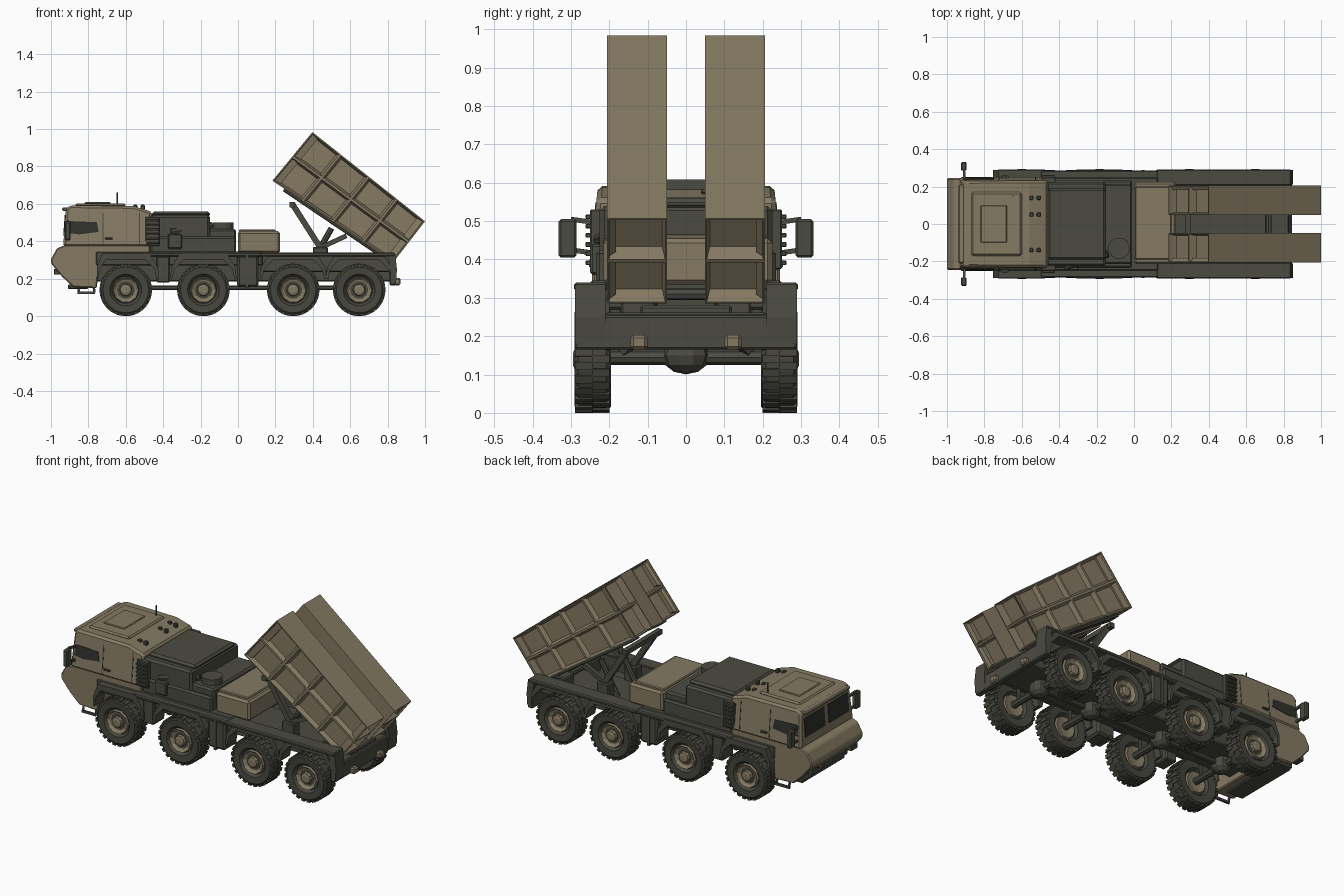
import bpy, bmesh, math
from mathutils import Vector, Matrix

if "Cube" in bpy.data.objects:
    bpy.data.objects.remove(bpy.data.objects["Cube"])


def material(name, rgb):
    m = bpy.data.materials.new(name)
    m.diffuse_color = (*rgb, 1)
    m.use_nodes = True
    m.node_tree.nodes["Principled BSDF"].inputs["Base Color"].default_value = m.diffuse_color
    return m


TAN = material("sand_paint", (0.235, 0.195, 0.125))
DARK = material("dark_olive_grey", (0.071, 0.070, 0.054))
TYRE = material("tyre_rubber", (0.062, 0.061, 0.048))
GLASS = material("dark_glass", (0.03, 0.031, 0.026))


def finish(name, bm, mat, bevel=0.0):
    bmesh.ops.recalc_face_normals(bm, faces=bm.faces[:])
    me = bpy.data.meshes.new(name)
    bm.to_mesh(me)
    bm.free()
    me.materials.append(mat)
    ob = bpy.data.objects.new(name, me)
    bpy.context.collection.objects.link(ob)
    if bevel:
        b = ob.modifiers.new("edge", "BEVEL")
        b.width, b.segments = bevel, 1
    return ob


def box(name, x0, x1, y0, y1, z0, z1, mat, bevel=0.006, warp=None):
    bm = bmesh.new()
    bmesh.ops.create_cube(bm, size=1)
    for v in bm.verts:
        v.co = Vector(((x0 + x1) / 2 + v.co.x * (x1 - x0),
                       (y0 + y1) / 2 + v.co.y * (y1 - y0),
                       (z0 + z1) / 2 + v.co.z * (z1 - z0)))
        if warp:
            v.co = warp(v.co)
    return finish(name, bm, mat, bevel)


def prism(name, pts, a, b, mat, bevel=0.0):
    """Side profile (x, z) spanned between y = a(z) and y = b(z)."""
    fa = a if callable(a) else lambda z: a
    fb = b if callable(b) else lambda z: b
    bm = bmesh.new()
    A = [bm.verts.new((x, fa(z), z)) for x, z in pts]
    B = [bm.verts.new((x, fb(z), z)) for x, z in pts]
    bm.faces.new(A)
    bm.faces.new(B[::-1])
    for i in range(len(pts)):
        j = (i + 1) % len(pts)
        bm.faces.new((A[i], A[j], B[j], B[i]))
    return finish(name, bm, mat, bevel)


def beam(name, p, q, t, mat, sides=4):
    p, q = Vector(p), Vector(q)
    bm = bmesh.new()
    bmesh.ops.create_cone(bm, cap_ends=True, segments=sides, radius1=t, radius2=t, depth=(q - p).length)
    bm.transform(Matrix.Rotation(math.pi / 4, 4, "Z"))
    bm.transform(Matrix.Translation((p + q) / 2) @ (q - p).to_track_quat("Z", "Y").to_matrix().to_4x4())
    return finish(name, bm, mat)


def lathe(name, prof, n, centre, side, mat):
    """Revolve (radius, y) profile about the y axis."""
    bm = bmesh.new()
    rings = []
    for r, y in prof:
        rings.append([bm.verts.new((centre[0] + r * math.cos(2 * math.pi * k / n), side * y,
                                    centre[1] + r * math.sin(2 * math.pi * k / n))) for k in range(n)])
    for R, S in zip(rings, rings[1:]):
        for k in range(n):
            bm.faces.new((R[k], R[(k + 1) % n], S[(k + 1) % n], S[k]))
    bm.faces.new(rings[0])
    bm.faces.new(rings[-1][::-1])
    return finish(name, bm, mat)


SIDES = ((1, "left"), (-1, "right"))
AXLES = (-0.60, -0.185, 0.295, 0.648)
WZ = 0.14

# Wheels, hubs, tread lugs, fenders and axles
for i, ax in enumerate(AXLES):
    for s, side in SIDES:
        tag = f"{side}_{i + 1}"
        lathe("tyre_" + tag, [(0.07, 0.218), (0.08, 0.2), (0.125, 0.196), (0.136, 0.208), (0.136, 0.28),
                              (0.122, 0.291), (0.085, 0.288), (0.072, 0.272)], 28, (ax, WZ), s, TYRE)
        lathe("hub_" + tag, [(0.074, 0.265), (0.068, 0.286), (0.056, 0.274), (0.034, 0.268), (0.03, 0.29),
                             (0.018, 0.294)], 10, (ax, WZ), s, TAN)
        lathe("inner_rim_" + tag, [(0.03, 0.212), (0.062, 0.206), (0.07, 0.225)], 10, (ax, WZ), s, TAN)
        bm = bmesh.new()
        for k in range(24):
            for y, shift in ((0.222, 0), (0.266, 0.5)):
                m = (Matrix.Translation((ax, s * y, WZ))
                     @ Matrix.Rotation(2 * math.pi * (k + shift) / 24, 4, "Y")
                     @ Matrix.Translation((0, 0, 0.134)) @ Matrix.Diagonal((0.021, 0.046, 0.012, 1)))
                bmesh.ops.create_cube(bm, size=1, matrix=m)
        finish("tread_" + tag, bm, TYRE)
        arch = [(-0.178, 0.2), (-0.172, 0.26), (-0.125, 0.337), (0.125, 0.337), (0.172, 0.26), (0.178, 0.2),
                (0.165, 0.2), (0.155, 0.25), (0.105, 0.303), (-0.105, 0.303), (-0.155, 0.25), (-0.165, 0.2)]
        if i == 0:
            arch = [(max(x, -0.155), z) for x, z in arch[:10]] + [(-0.14, 0.25), (-0.145, 0.2)]
        prism("fender_" + tag, [(ax + x, z) for x, z in arch], s * 0.2, s * 0.288, DARK)
        beam("suspension_arm_" + tag, (ax + 0.06, s * 0.1, 0.22), (ax, s * 0.17, 0.15), 0.014, DARK)
    beam(f"axle_{i + 1}", (ax, -0.225, WZ + 0.005), (ax, 0.225, WZ + 0.005), 0.02, DARK, 8)
    bm = bmesh.new()
    bmesh.ops.create_uvsphere(bm, u_segments=10, v_segments=6, radius=0.055)
    bm.transform(Matrix.Translation((ax, 0, 0.15)) @ Matrix.Diagonal((1, 1.15, 0.9, 1)))
    finish(f"differential_{i + 1}", bm, DARK)

# Chassis
box("chassis_frame", -0.9, 0.83, -0.12, 0.12, 0.185, 0.28, DARK)
box("drive_shaft", -0.6, 0.65, -0.015, 0.015, 0.14, 0.165, DARK)
box("front_deck_floor", -0.76, 0.13, -0.25, 0.25, 0.27, 0.345, DARK)
box("rear_bed_floor", 0.12, 0.84, -0.21, 0.21, 0.235, 0.262, DARK)
box("rear_beam", 0.81, 0.845, -0.29, 0.29, 0.165, 0.255, DARK)
for s, side in SIDES:
    box("bed_inner_wall_" + side, 0.12, 0.83, s * 0.2, s * 0.215, 0.24, 0.337, DARK, 0)
    box("bed_rail_" + side, 0.12, 0.84, s * 0.205, s * 0.292, 0.318, 0.34, DARK)
    prism("tail_bracket_" + side, [(0.8, 0.335), (0.84, 0.335), (0.85, 0.25), (0.845, 0.18), (0.825, 0.18)],
          s * 0.21, s * 0.29, DARK)
    box("side_rail_" + side, -0.5, 0.13, s * 0.24, s * 0.286, 0.318, 0.34, DARK)
    box("tool_box_" + side, -0.435, -0.365, s * 0.17, s * 0.275, 0.18, 0.32, DARK)
    box("fuel_tank_" + side, -0.005, 0.11, s * 0.16, s * 0.282, 0.155, 0.325, DARK, 0.012)
    box("tank_strap_" + side, 0.04, 0.055, s * 0.16, s * 0.288, 0.15, 0.33, DARK, 0)
    box("tow_hook_" + side, 0.835, 0.87, s * 0.1, s * 0.145, 0.165, 0.203, TAN, 0.008)

# Cab: lower nose and upper cabin that narrows with height
def cab_w(z):
    return 0.252 - 0.1 * max(0, z - 0.37)


def off(s, d):
    return lambda z: s * (cab_w(z) + d)


prism("cab_lower", [(-0.998, 0.28), (-1.0, 0.305), (-0.968, 0.362), (-0.925, 0.38), (-0.47, 0.38), (-0.47, 0.335),
                    (-0.70, 0.325), (-0.745, 0.25), (-0.755, 0.15), (-0.88, 0.155), (-0.94, 0.21)],
      -0.245, 0.245, TAN, 0.006)
prism("cab_upper", [(-0.935, 0.37), (-0.92, 0.575), (-0.895, 0.592), (-0.56, 0.588), (-0.46, 0.558), (-0.46, 0.37)],
      off(-1, 0), off(1, 0), TAN, 0.012)
box("roof_panel", -0.87, -0.6, -0.17, 0.17, 0.585, 0.602, TAN, 0.01)
box("roof_hatch", -0.82, -0.68, -0.1, 0.1, 0.6, 0.609, TAN, 0.004)
for x in (-0.56, -0.52):
    for y in (-0.14, 0.05, 0.14):
        box("roof_knob", x, x + 0.022, y - 0.011, y + 0.011, 0.57, 0.596, DARK, 0.004)
beam("antenna", (-0.645, 0.15, 0.58), (-0.645, 0.15, 0.66), 0.004, DARK, 6)
box("sun_visor", -0.94, -0.905, -0.21, 0.21, 0.562, 0.582, TAN)
box("front_grille", -0.985, -0.93, -0.12, 0.12, 0.222, 0.25, DARK, 0.003)
box("front_skid", -0.91, -0.8, -0.2, 0.2, 0.145, 0.17, DARK)


def front_x(z):
    return -0.939 + (z - 0.37) * 0.073


for s, side in SIDES:
    # Windows
    prism("windshield_" + side, [(front_x(0.43), 0.43), (front_x(0.54), 0.54), (-0.9, 0.54), (-0.9, 0.43)],
          s * 0.018, s * 0.205, GLASS)
    prism("side_window_" + side, [(-0.91, 0.445), (-0.9, 0.508), (-0.755, 0.502), (-0.745, 0.45), (-0.85, 0.437)],
          off(s, -0.02), off(s, 0.003), GLASS)
    # Door seams and handle
    for x, z0 in ((-0.725, 0.34), (-0.53, 0.345)):
        prism("door_seam_" + side, [(x, z0 + 0.04), (x, 0.55), (x + 0.005, 0.55), (x + 0.005, z0 + 0.04)],
              off(s, -0.01), off(s, 0.002), DARK)
    box("door_handle_" + side, -0.71, -0.67, s * 0.24, s * 0.258, 0.41, 0.42, DARK, 0.002)
    # Louvred intake behind the cab
    box("vent_panel_" + side, -0.495, -0.42, s * 0.22, s * 0.25, 0.375, 0.53, DARK, 0.003)
    for k in range(6):
        box("vent_slat_" + side, -0.49, -0.425, s * 0.235, s * 0.262, 0.385 + k * 0.024, 0.397 + k * 0.024, DARK, 0.002)
    # Mirrors
    box("mirror_" + side, -0.925, -0.895, s * 0.285, s * 0.332, 0.405, 0.505, DARK)
    for z in (0.415, 0.495):
        beam("mirror_arm_" + side, (-0.905, s * 0.23, z), (-0.91, s * 0.3, z + 0.01), 0.009, DARK)
    # Boarding step
    for x in (-0.855, -0.772):
        beam("step_hanger_" + side, (x, s * 0.235, 0.17), (x + 0.004, s * 0.245, 0.125), 0.007, DARK)
    beam("step_tread_" + side, (-0.858, s * 0.245, 0.125), (-0.765, s * 0.245, 0.125), 0.009, DARK)
    box("headlight_" + side, -0.985, -0.945, s * 0.155, s * 0.215, 0.222, 0.252, DARK, 0.003)

# Engine deck and cargo box
box("engine_deck_base", -0.47, -0.01, -0.235, 0.235, 0.33, 0.425, DARK, 0.01)
box("engine_housing", -0.47, -0.15, -0.225, 0.225, 0.4, 0.54, DARK, 0.012)
box("engine_cover", -0.46, -0.15, -0.19, 0.19, 0.53, 0.56, DARK, 0.012)
box("engine_lower_step", -0.16, -0.01, -0.215, 0.215, 0.4, 0.465, DARK, 0.01)
beam("air_filter", (-0.08, -0.13, 0.45), (-0.08, -0.13, 0.5), 0.058, DARK, 12)
beam("exhaust_pipe", (-0.36, -0.225, 0.45), (-0.14, -0.16, 0.485), 0.018, DARK, 8)
box("side_locker", -0.375, -0.3, -0.25, -0.22, 0.36, 0.44, DARK)
box("cargo_box", 0.0, 0.225, -0.215, 0.225, 0.335, 0.455, TAN, 0.012)
box("cargo_lid", 0.005, 0.2, -0.19, 0.2, 0.45, 0.464, TAN, 0.005)

# Launcher pods: ribbed boxes, warped so their side outline meets four corners
LOW_B, LOW_T, HIGH_B, HIGH_T = (Vector(c) for c in ((0.828, 0.285), (1.0, 0.507), (0.184, 0.724), (0.398, 0.984)))


def tilt(co):
    u, w = co.x + 0.5, co.z + 0.5
    p = HIGH_B.lerp(LOW_B, u).lerp(HIGH_T.lerp(LOW_T, u), w)
    return Vector((p.x, co.y, p.y))


for s, side in SIDES:
    bm = bmesh.new()
    bmesh.ops.create_cube(bm, size=1)
    for v in bm.verts:
        v.co.y = s * 0.1275 + v.co.y * 0.157
    for co, no in [((u, 0, 0), (1, 0, 0)) for u in (-0.25, 0, 0.25)] + [((0, 0, 0), (0, 0, 1))]:
        bmesh.ops.bisect_plane(bm, geom=bm.verts[:] + bm.edges[:] + bm.faces[:], plane_co=co, plane_no=no)
    bm.normal_update()
    panels = [f for f in bm.faces if f.normal.y * s > 0.9]
    ends = [f for f in bm.faces if abs(f.normal.x) > 0.9]
    for v in bm.verts:
        v.co = tilt(v.co)
    bm.normal_update()
    for faces, rim, slope, depth in ((panels, 0.009, 0.016, -0.024), (ends, 0.007, 0.012, -0.045)):
        bmesh.ops.inset_individual(bm, faces=faces, thickness=rim, depth=0)
        bmesh.ops.inset_individual(bm, faces=faces, thickness=slope, depth=depth)
    finish("launch_pod_" + side, bm, TAN)
    box("pod_rail_" + side, -0.4, 0.44, s * 0.09, s * 0.165, -0.545, -0.495, DARK, 0.004, tilt)
    # Lifting struts and hinge
    beam("lift_strut_" + side, (0.29, s * 0.13, 0.6), (0.45, s * 0.13, 0.35), 0.022, DARK)
    beam("lift_brace_" + side, (0.43, s * 0.13, 0.36), (0.58, s * 0.13, 0.43), 0.018, DARK)
    beam("lift_ram_" + side, (0.38, s * 0.09, 0.26), (0.5, s * 0.09, 0.47), 0.016, DARK, 8)
    box("strut_foot_" + side, 0.4, 0.48, s * 0.1, s * 0.16, 0.25, 0.37, DARK)
    box("hinge_block_" + side, 0.68, 0.75, s * 0.08, s * 0.17, 0.25, 0.335, DARK)
beam("top_cross_bar", (0.29, -0.17, 0.595), (0.29, 0.17, 0.595), 0.02, DARK)
beam("hinge_shaft", (0.72, -0.2, 0.31), (0.72, 0.2, 0.31), 0.016, DARK, 8)
